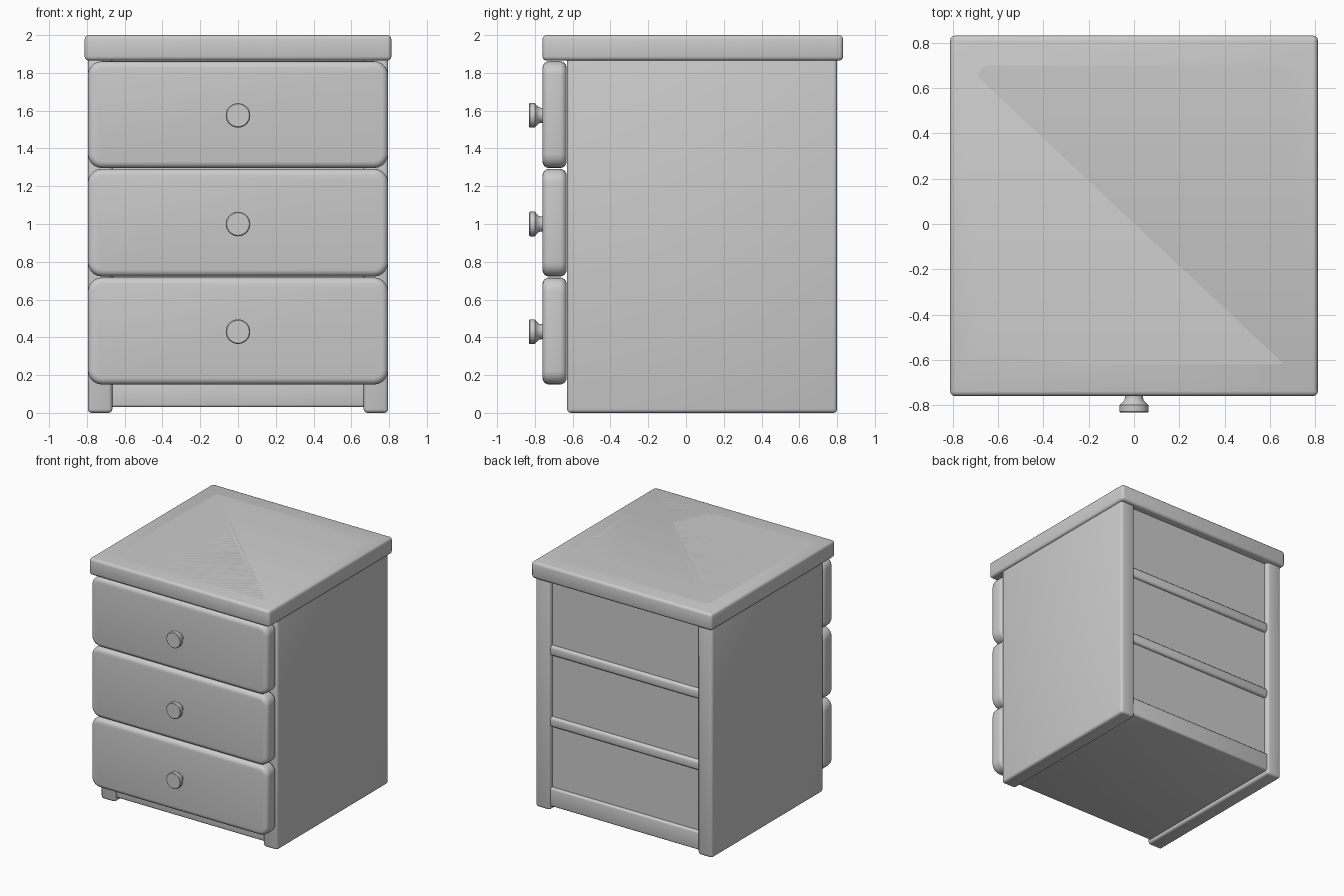
import bpy, bmesh, math
from mathutils import Matrix, Vector

if "Cube" in bpy.data.objects:
    bpy.data.objects.remove(bpy.data.objects["Cube"])

grey = bpy.data.materials.new("plain grey")
grey.diffuse_color = (0.6, 0.6, 0.6, 1)
grey.use_nodes = True
grey.node_tree.nodes["Principled BSDF"].inputs["Base Color"].default_value = grey.diffuse_color


def finish(bm, name, smooth=True):
    bmesh.ops.recalc_face_normals(bm, faces=bm.faces)
    for f in bm.faces:
        f.smooth = smooth
    me = bpy.data.meshes.new(name)
    bm.to_mesh(me)
    bm.free()
    me.materials.append(grey)
    ob = bpy.data.objects.new(name, me)
    bpy.context.collection.objects.link(ob)
    return ob


def box_bm(x0, x1, y0, y1, z0, z1):
    bm = bmesh.new()
    size = Vector((x1 - x0, y1 - y0, z1 - z0))
    mid = Vector((x0 + x1, y0 + y1, z0 + z1)) / 2
    bmesh.ops.create_cube(bm, size=1, matrix=Matrix.Translation(mid) @ Matrix.Diagonal(size.to_4d()))
    return bm


def bevel(bm, edges, width, segments):
    bmesh.ops.bevel(bm, geom=edges, offset=width, segments=segments, profile=0.5,
                    affect='EDGES', clamp_overlap=True)


def box(name, dims, width=0.0, segments=3):
    bm = box_bm(*dims)
    if width:
        bevel(bm, bm.edges[:], width, segments)
    return finish(bm, name, width > 0)


# Side panels
for side, label in ((-1, "left"), (1, "right")):
    xs = sorted((side * 0.665, side * 0.795))
    box(label + "_side_panel", (*xs, -0.63, 0.80, 0.0, 1.88), 0.02)

# Bottom board and drawer rails
box("bottom_board", (-0.68, 0.68, -0.61, 0.79, 0.03, 0.18), 0.015)
for i, z in enumerate((0.715, 1.295)):
    box(f"drawer_rail_{i + 1}", (-0.68, 0.68, -0.61, 0.79, z - 0.04, z + 0.04), 0.02)

# Back panel and inner carcass
box("carcass_back", (-0.67, 0.67, -0.60, 0.765, 0.10, 1.87))

# Table top, with a flush rounded panel in the middle
bm = box_bm(-0.812, 0.812, -0.76, 0.832, 1.865, 2.0)
bevel(bm, bm.edges[:], 0.022, 3)
top_face = max(bm.faces, key=lambda f: f.calc_center_median().z * 10 + f.calc_area())
bmesh.ops.delete(bm, geom=[top_face], context='FACES_ONLY')
rim = [e for e in bm.edges if e.is_boundary]
r, loop = 0.05, []
for cx, cy, start in ((0.64, 0.65, 0), (-0.64, 0.65, 90), (-0.64, -0.57, 180), (0.64, -0.57, 270)):
    for k in range(5):
        a = math.radians(start + k * 22.5)
        loop.append(bm.verts.new((cx + r * math.cos(a), cy + r * math.sin(a), 2.0)))
ring = [bm.edges.new((loop[i], loop[(i + 1) % len(loop)])) for i in range(len(loop))]
bmesh.ops.bridge_loops(bm, edges=rim + ring)
finish(bm, "table_top")

bm = bmesh.new()
bm.faces.new([bm.verts.new(v) for v in
              [(cx + r * math.cos(math.radians(s + k * 22.5)),
                cy + r * math.sin(math.radians(s + k * 22.5)), 2.0)
               for cx, cy, s in ((0.64, 0.65, 0), (-0.64, 0.65, 90),
                                 (-0.64, -0.57, 180), (0.64, -0.57, 270))
               for k in range(5)]])
panel = finish(bm, "top_inset_panel", False)
if panel.data.polygons[0].normal.z < 0:
    panel.data.flip_normals()

# Knob profile: radius and y
PROFILE = [(0.0, -0.832), (0.06, -0.832), (0.065, -0.827), (0.065, -0.80), (0.058, -0.795),
           (0.042, -0.778), (0.04, -0.765), (0.04, -0.74)]

# Drawer fronts with knobs
for i, (z0, z1) in enumerate(((0.15, 0.717), (0.722, 1.292), (1.296, 1.862))):
    bm = box_bm(-0.795, 0.795, -0.76, -0.632, z0, z1)
    bevel(bm, [e for e in bm.edges
               if abs(e.verts[0].co.y - e.verts[1].co.y) > 0.05], 0.075, 5)
    bevel(bm, [e for e in bm.edges
               if abs(e.verts[0].co.y - e.verts[1].co.y) < 0.01], 0.035, 4)
    finish(bm, f"drawer_front_{i + 1}")

    zc = (0.43, 1.0, 1.575)[i]
    bm = bmesh.new()
    vs = [bm.verts.new((rad, y, zc)) for rad, y in PROFILE]
    es = [bm.edges.new(p) for p in zip(vs, vs[1:])]
    bmesh.ops.spin(bm, geom=vs + es, cent=(0, 0, zc), axis=(0, 1, 0),
                   angle=math.tau, steps=32, use_merge=True)
    bmesh.ops.remove_doubles(bm, verts=bm.verts[:], dist=0.0005)
    knob = finish(bm, f"knob_{i + 1}")
    bpy.ops.object.select_all(action='DESELECT')
    knob.select_set(True)
    bpy.context.view_layer.objects.active = knob
    bpy.ops.object.shade_smooth_by_angle(angle=math.radians(40))
